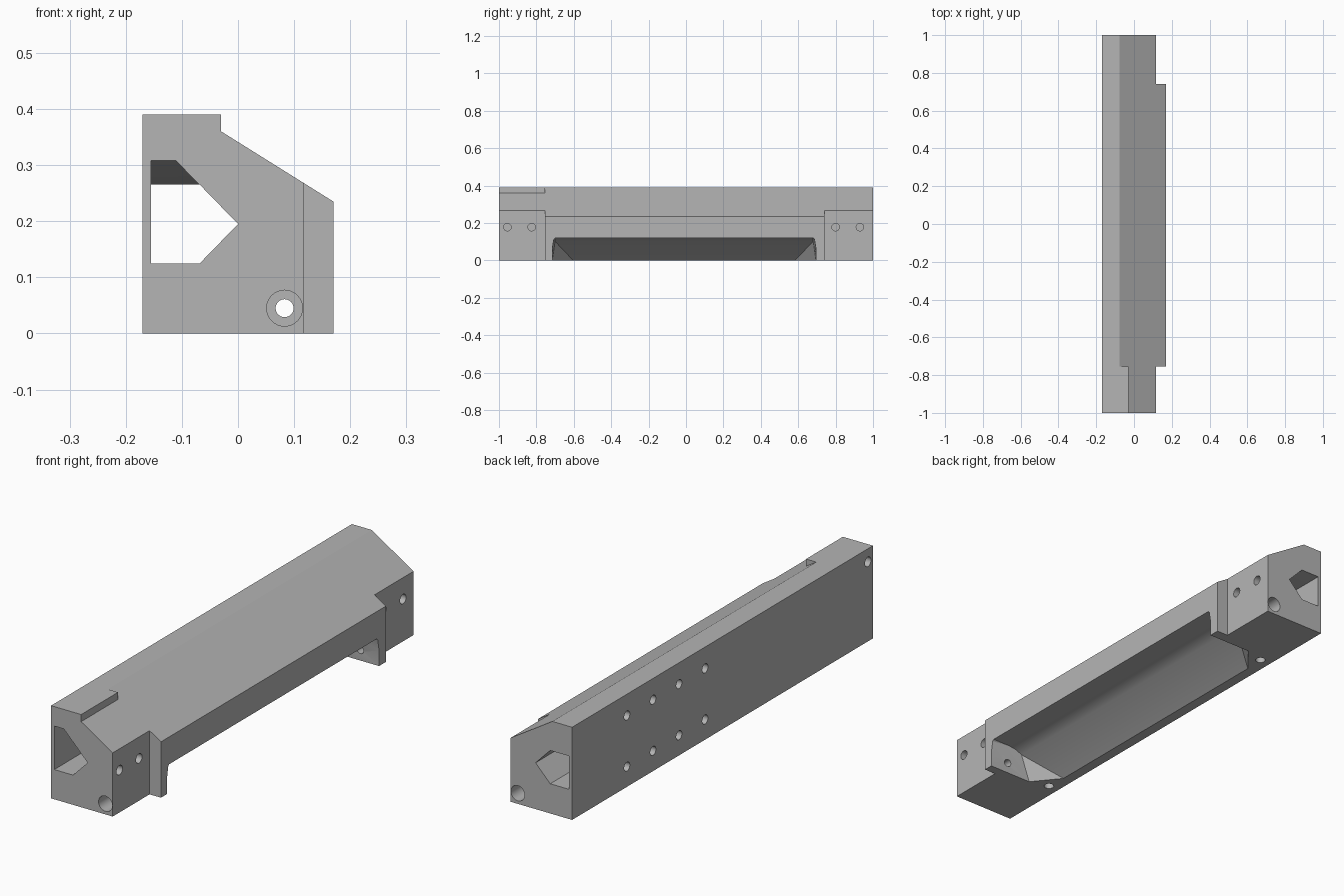
import bpy
import bmesh
from mathutils import Matrix, Vector

cube = bpy.data.objects.get("Cube")
if cube:
    bpy.data.objects.remove(cube, do_unlink=True)

grey = bpy.data.materials.new("plain grey")
grey.use_nodes = True
COLOUR = (0.46, 0.46, 0.46, 1)
grey.diffuse_color = COLOUR
grey.node_tree.nodes["Principled BSDF"].inputs["Base Color"].default_value = COLOUR


def make(name, bm):
    bmesh.ops.recalc_face_normals(bm, faces=bm.faces)
    mesh = bpy.data.meshes.new(name)
    bm.to_mesh(mesh)
    bm.free()
    mesh.materials.append(grey)
    obj = bpy.data.objects.new(name, mesh)
    bpy.context.collection.objects.link(obj)
    return obj


def prism(name, profile, y0, y1):
    """Extrude an x-z profile along y."""
    bm = bmesh.new()
    face = bm.faces.new([bm.verts.new((x, y0, z)) for x, z in profile])
    new = bmesh.ops.extrude_face_region(bm, geom=[face])["geom"]
    verts = [v for v in new if isinstance(v, bmesh.types.BMVert)]
    bmesh.ops.translate(bm, verts=verts, vec=(0, y1 - y0, 0))
    return make(name, bm)


def box(name, x0, x1, y0, y1, z0, z1):
    return prism(name, [(x0, z0), (x1, z0), (x1, z1), (x0, z1)], y0, y1)


def hull(name, points):
    bm = bmesh.new()
    for p in points:
        bm.verts.new(p)
    res = bmesh.ops.convex_hull(bm, input=bm.verts)
    unused = {g for g in res["geom_interior"] if isinstance(g, bmesh.types.BMVert)}
    bmesh.ops.delete(bm, geom=list(unused), context="VERTS")
    return make(name, bm)


def rod(name, start, end, radius):
    a, b = Vector(start), Vector(end)
    turn = (b - a).to_track_quat("Z", "Y").to_matrix().to_4x4()
    bm = bmesh.new()
    bmesh.ops.create_cone(bm, cap_ends=True, segments=32, radius1=radius, radius2=radius,
                          depth=(b - a).length, matrix=Matrix.Translation((a + b) / 2) @ turn)
    return make(name, bm)


def combine(target, tool, operation="DIFFERENCE"):
    """Apply a boolean and remove the tool."""
    bpy.context.view_layer.objects.active = target
    mod = target.modifiers.new("cut", "BOOLEAN")
    mod.operation = operation
    mod.solver = "EXACT"
    mod.object = tool
    tool.hide_render = True
    bpy.ops.object.modifier_apply(modifier=mod.name)
    bpy.data.objects.remove(tool, do_unlink=True)


# Long body with a sloping top, and the small ledge at the front
body = prism("housing_body", [(-.17, 0), (.17, 0), (.17, .235), (-.078, .39), (-.17, .39)], -1, 1)
ledge = prism("front_ledge", [(-.12, .34), (-.03, .34), (-.03, .39), (-.12, .39)], -1, -.755)
combine(body, ledge, "UNION")

# Side notches at both ends
combine(body, box("front_notch", .117, .3, -1.1, -.755, -.1, .5))
combine(body, box("back_notch", .117, .3, .74, 1.1, -.1, .5))

# Five-sided bore, with a taller tapered mouth at the front
combine(body, prism("bore", [(-.155, .125), (-.068, .125), (0, .195), (-.068, .265), (-.155, .265)],
                    -1.1, 1.1))
mouth = [(x, -1.0, z) for x, z in [(-.155, .308), (-.111, .308), (-.155, .22), (-.025, .22)]]
mouth += [(x, -1.05, z) for x, _, z in mouth]
mouth += [(x, -.75, z) for x, z in [(-.155, .265), (-.068, .265), (-.155, .22), (-.025, .22)]]
combine(body, hull("bore_mouth", mouth))

# Sloped recess under the outer side
recess = []
for s in (-1, 1):
    for x, y, z in [(.3, .705, .105), (.3, .69, .12), (.085, .69, .12), (.05, .69, .115),
                    (.02, .69, .102), (-.034, .705, 0), (-.125, .593, 0),
                    (.3, .705, -.05), (-.034, .705, -.05), (-.125, .593, -.05)]:
        recess.append((x, s * y - .01, z))
combine(body, hull("side_recess", recess))

# Lengthwise bolt hole with a counterbore at each end
combine(body, rod("bolt_hole", (.083, -1.1, .045), (.083, 1.1, .045), .016))
for s in (-1, 1):
    combine(body, rod("counterbore", (.083, s * 1.1, .045), (.083, s * .9, .045), .032))

# Blind holes in the notches, the flat side and the underside
for y in (-.955, -.825, .8, .93):
    combine(body, rod("notch_hole", (.2, y, .178), (.05, y, .178), .02))
for i in range(4):
    for z in (.085, .3):
        y = .635 - i * .173
        combine(body, rod("side_hole", (-.25, y, z), (-.08, y, z), .019))
combine(body, rod("front_side_hole", (-.25, -.967, .335), (-.1, -.967, .335), .02))
for y in (-.69, .67):
    combine(body, rod("underside_hole", (-.12, y, -.1), (-.12, y, .08), .02))

# Smooth round holes, keep sharp edges
bpy.ops.object.select_all(action="DESELECT")
body.select_set(True)
bpy.context.view_layer.objects.active = body
bpy.ops.object.shade_smooth_by_angle(angle=.35)
